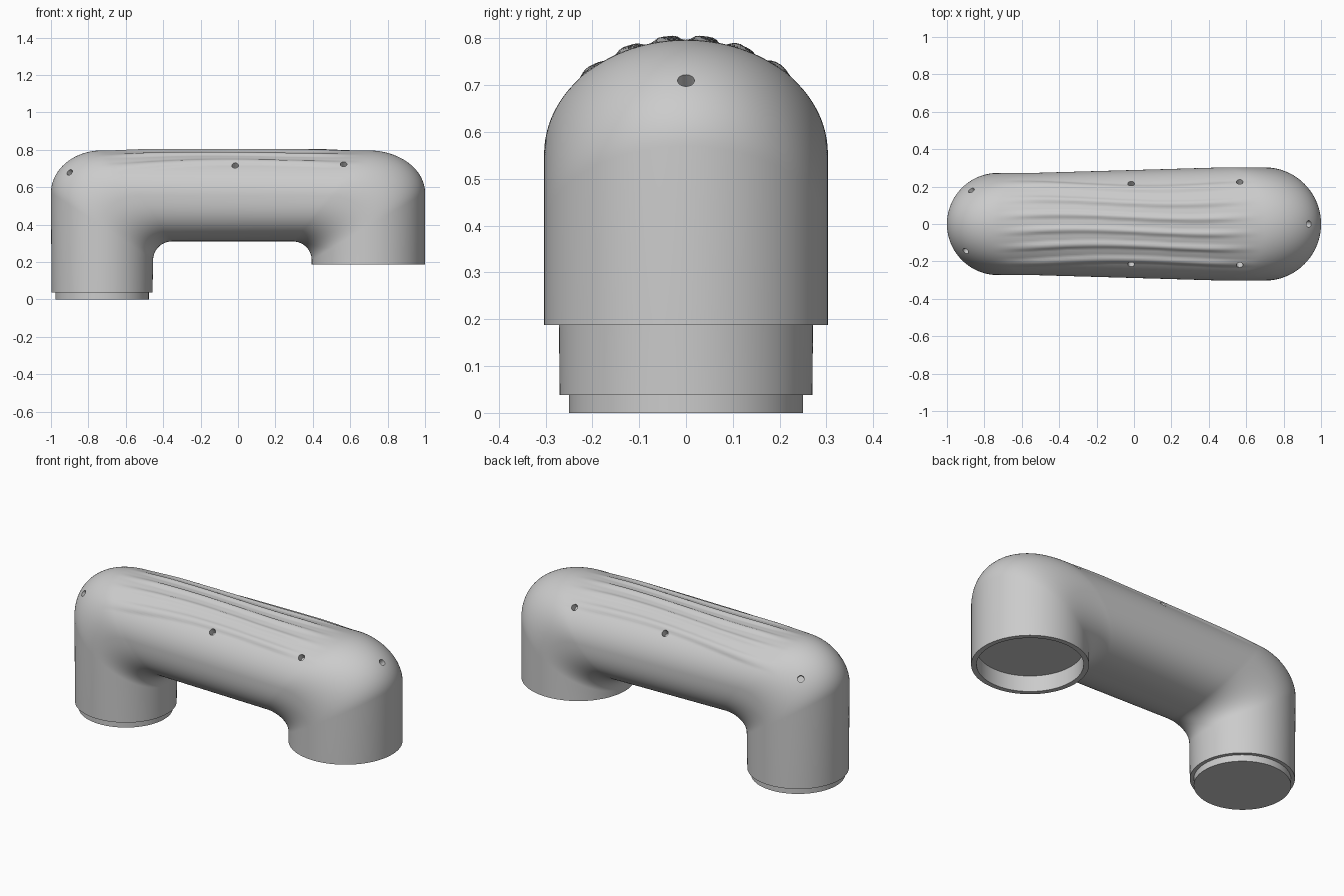
import bpy, bmesh, math
from mathutils import Vector

cube = bpy.data.objects.get("Cube")
if cube:
    bpy.data.objects.remove(cube, do_unlink=True)

grey = bpy.data.materials.new("light grey")
grey.use_nodes = True
colour = (0.6, 0.6, 0.6, 1)
grey.diffuse_color = colour
grey.node_tree.nodes["Principled BSDF"].inputs["Base Color"].default_value = colour

SIDES = 192
SHOULDER, TOP, BELLY = 0.57, 0.797, 0.31


def smoothstep(a, b, v):
    t = max(0, min(1, (v - a) / (b - a)))
    return t * t * (3 - 2 * t)


def grip(p, width):
    """Push wavy ridges out of the top of the beam."""
    if p.z < SHOULDER + 0.08:
        return p
    wave = p.y + 0.012 * math.sin(4.5 * p.x + 6 * p.y)
    bump = max(0, -math.cos(math.tau * wave / 0.08)) ** 0.8
    fade = 1 - smoothstep(0.4, 0.74, abs(p.x + 0.04))
    fade *= 1 - smoothstep(0.21, 0.235, abs(wave))
    h = TOP - SHOULDER
    normal = Vector((0, p.y / width ** 2, (p.z - SHOULDER) / h ** 2)).normalized()
    return p + normal * 0.01 * bump * fade


def ring(inner, outer, width, power=2.0):
    """Closed section from an inner to an outer profile point; power squares the underside."""
    a, b = Vector((inner[0], 0, inner[1])), Vector((outer[0], 0, outer[1]))
    mid, half = (a + b) / 2, (b - a) / 2
    points = []
    for i in range(SIDES):
        t = math.tau * i / SIDES
        c, s = math.cos(t), math.sin(t)
        if s < 0:
            c = math.copysign(abs(c) ** (2 / power), c)
            s = -abs(s) ** (2 / power)
        p = mid + half * s + Vector((0, width * c, 0))
        points.append(grip(p, width))
    return points


def disc(side, x, z, r):
    return ring((x - side * r, z), (x + side * r, z), r)


def elbow(side, x, r, steps=28):
    """Sections fanning from the leg up to the beam."""
    fillet = 0.1
    rings = []
    for i in range(steps + 1):
        t = math.pi / 2 * i / steps
        c, s = math.cos(t), math.sin(t)
        inner = (x - side * (r + fillet - fillet * c), BELLY - fillet + fillet * s)
        inner = (x - side * (r + fillet * (1 - c)), inner[1])
        outer = (x + side * r * c, SHOULDER + (TOP - SHOULDER) * s)
        rings.append(ring(inner, outer, r, 2 + 0.5 * s * s))
    return rings


def beam(x0, r0, x1, r1, steps=56):
    rings = []
    for i in range(1, steps):
        t = i / steps
        r = r0 + (r1 - r0) * t
        a0, a1 = x0 + r0 + 0.1, x1 - r1 - 0.1
        rings.append(ring((a0 + (a1 - a0) * t, BELLY), (x0 + (x1 - x0) * t, TOP), r, 2.5))
    return rings


# Stacked sections: plug, left leg, beam, right leg, socket
XL, RL, XR, RR = -0.727, 0.273, 0.697, 0.303
sections = [disc(-1, XL, 0, 0.25), disc(-1, XL, 0.038, 0.25), disc(-1, XL, 0.038, 0.27)]
sections += elbow(-1, XL, RL)
sections += beam(XL, RL, XR, RR)
sections += reversed(elbow(1, XR, RR))
sections += [disc(1, XR, 0.188, RR), disc(1, XR, 0.188, 0.275), disc(1, XR, 0.28, 0.275)]

bm = bmesh.new()
loops = [[bm.verts.new(p) for p in sec] for sec in sections]
for low, high in zip(loops, loops[1:]):
    for i in range(SIDES):
        j = (i + 1) % SIDES
        bm.faces.new((low[i], low[j], high[j], high[i]))
bm.faces.new(loops[0])
bm.faces.new(loops[-1])
bmesh.ops.recalc_face_normals(bm, faces=bm.faces)
mesh = bpy.data.meshes.new("connector_body")
bm.to_mesh(mesh)
bm.free()
mesh.materials.append(grey)
body = bpy.data.objects.new("connector_body", mesh)
bpy.context.collection.objects.link(body)

# Small holes drilled around the shoulder
bpy.context.view_layer.update()
bm = bmesh.new()
for x, y in ((-0.87, 0.18), (-0.9, -0.145), (-0.015, 0.215), (-0.015, -0.215),
             (0.565, 0.225), (0.565, -0.22), (0.935, 0)):
    hit, spot, normal, _ = body.ray_cast(Vector((x, y, 2)), Vector((0, 0, -1)))
    turn = normal.to_track_quat("Z", "Y").to_matrix().to_4x4()
    turn.translation = spot
    bmesh.ops.create_cone(bm, cap_ends=True, segments=24, radius1=0.018, radius2=0.018,
                          depth=0.08, matrix=turn)
drill_mesh = bpy.data.meshes.new("hole_cutter")
bm.to_mesh(drill_mesh)
bm.free()
drill_mesh.materials.append(grey)
drill = bpy.data.objects.new("hole_cutter", drill_mesh)
bpy.context.collection.objects.link(drill)

cut = body.modifiers.new("holes", "BOOLEAN")
cut.operation = "DIFFERENCE"
cut.solver = "EXACT"
cut.object = drill
bpy.ops.object.select_all(action="DESELECT")
body.select_set(True)
bpy.context.view_layer.objects.active = body
bpy.ops.object.modifier_apply(modifier=cut.name)
bpy.data.objects.remove(drill, do_unlink=True)
bpy.ops.object.shade_smooth_by_angle(angle=math.radians(35))
